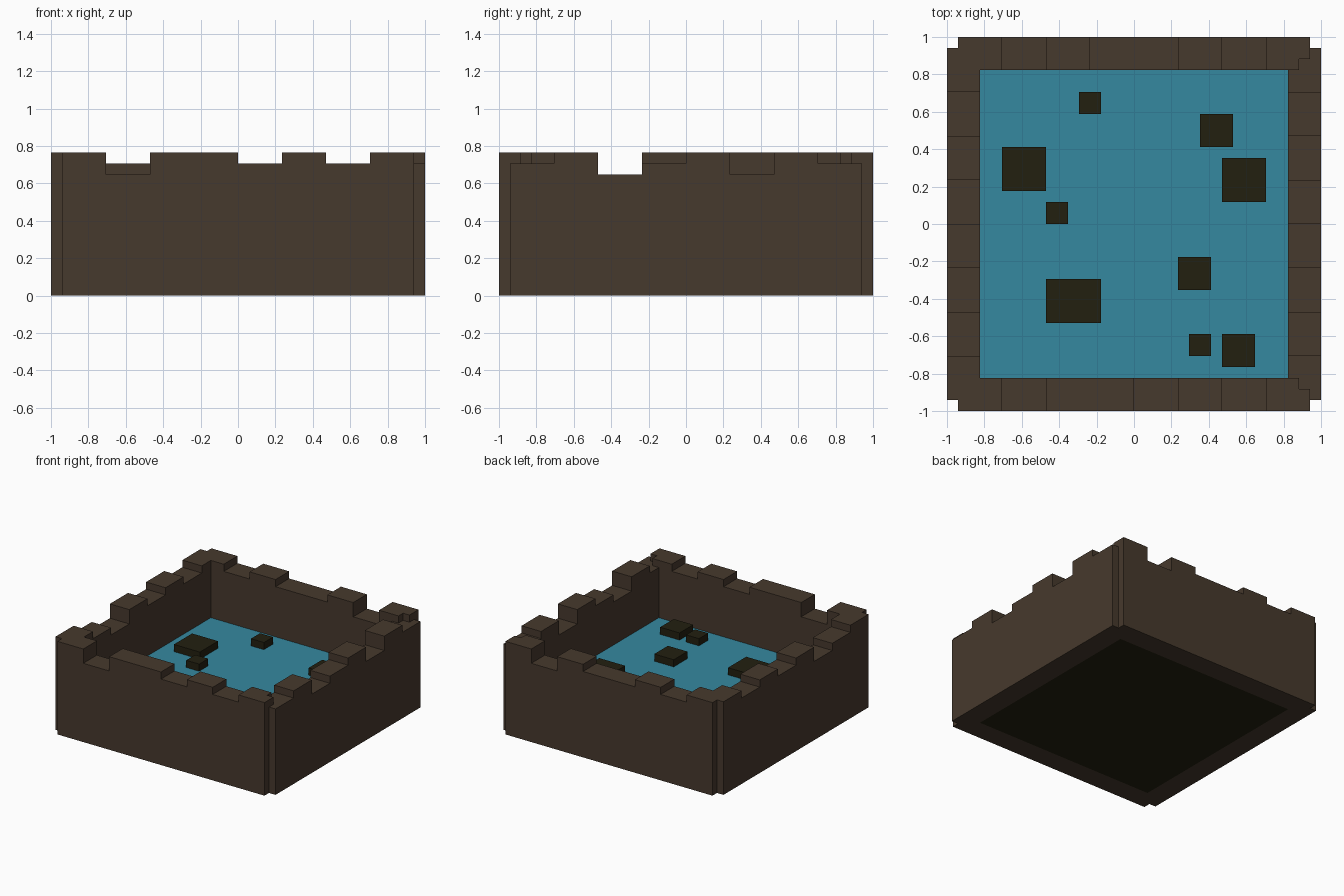
import bpy
import bmesh
import math

U = 1 / 17      # one block
HALF = 17       # half width in blocks
PIT = 14        # half width of the pit in blocks
WATER = 5       # water level in blocks

if "Cube" in bpy.data.objects:
    bpy.data.objects.remove(bpy.data.objects["Cube"], do_unlink=True)


def material(name, r, g, b):
    mat = bpy.data.materials.new(name)
    mat.use_nodes = True
    mat.diffuse_color = (r, g, b, 1)
    mat.node_tree.nodes["Principled BSDF"].inputs["Base Color"].default_value = (r, g, b, 1)
    return mat


brown = material("earth_brown", 0.062, 0.041, 0.026)
blue = material("water_blue", 0.036, 0.246, 0.352)
dark = material("dark_moss", 0.016, 0.014, 0.005)


def add_object(name, bm, mat):
    mesh = bpy.data.meshes.new(name)
    bm.to_mesh(mesh)
    bm.free()
    mesh.materials.append(mat)
    obj = bpy.data.objects.new(name, mesh)
    bpy.context.collection.objects.link(obj)
    return obj


def box(name, x0, x1, y0, y1, z0, z1, mat):
    bm = bmesh.new()
    bmesh.ops.create_cube(bm, size=1)
    for v in bm.verts:
        v.co = (U * (x1 if v.co.x > 0 else x0),
                U * (y1 if v.co.y > 0 else y0),
                U * (z1 if v.co.z > 0 else z0))
    return add_object(name, bm, mat)


# Parapet heights for each four-block stretch, from -12 to 12
FRONT = (11, 13, 13, 12, 13, 12)
BACK = (12, 13, 12, 12, 13, 11)
LEFT = (13, 11, 12, 13, 11, 13)
RIGHT = (12, 11, 13, 12, 13, 12)


def stretch(heights, t, end):
    return heights[int((t + 12) // 4)] if abs(t) < 12 else end


def wall_height(x, y):
    """Height of the wall column centred at x, y; zero where it is empty."""
    ax, ay = abs(x), abs(y)
    if max(ax, ay) > HALF or min(ax, ay) > HALF - 1 or max(ax, ay) < PIT:
        return 0
    if x > PIT and (ay < PIT or ax > ay):
        return stretch(LEFT, y, 12)
    if ay > PIT:
        return stretch(FRONT if y < 0 else BACK, x, 13)
    return stretch(RIGHT, y, 13)


# Walls: columns joined into one shell without inner faces
bm = bmesh.new()


def quad(*points):
    bm.faces.new([bm.verts.new([c * U for c in p]) for p in points])


for i in range(-HALF, HALF):
    for j in range(-HALF, HALF):
        cx, cy = i + 0.5, j + 0.5
        h = wall_height(cx, cy)
        if not h:
            continue
        ring = [(i, j), (i + 1, j), (i + 1, j + 1), (i, j + 1)]
        quad(*[(x, y, h) for x, y in ring])
        quad(*[(x, y, 0) for x, y in reversed(ring)])
        for k, (dx, dy) in enumerate([(0, -1), (1, 0), (0, 1), (-1, 0)]):
            low = wall_height(cx + dx, cy + dy)
            a, b = ring[k], ring[(k + 1) % 4]
            for z in range(low, h):
                quad((*a, z), (*b, z), (*b, z + 1), (*a, z + 1))
bmesh.ops.remove_doubles(bm, verts=bm.verts, dist=U / 100)
bmesh.ops.dissolve_limit(bm, angle_limit=math.radians(1), verts=bm.verts, edges=bm.edges)
add_object("walls", bm, brown)

# Pit floor and water
box("pit_floor", -PIT, PIT, -PIT, PIT, 0, WATER - 1, dark)
box("water", -PIT, PIT, -PIT, PIT, WATER - 1, WATER, blue)

# Mossy blocks rising from the water: left, front, width, depth
blocks = [(-12, 3, 4, 4), (-8, 0, 2, 2), (-5, 10, 2, 2),
          (6, 7, 3, 3), (8, 2, 4, 4), (4, -6, 3, 3),
          (-8, -9, 5, 4), (5, -12, 2, 2), (8, -13, 3, 3)]
for n, (x, y, w, d) in enumerate(blocks, 1):
    box(f"moss_block_{n}", x, x + w, y, y + d, WATER - 0.5, WATER + 1, dark)
